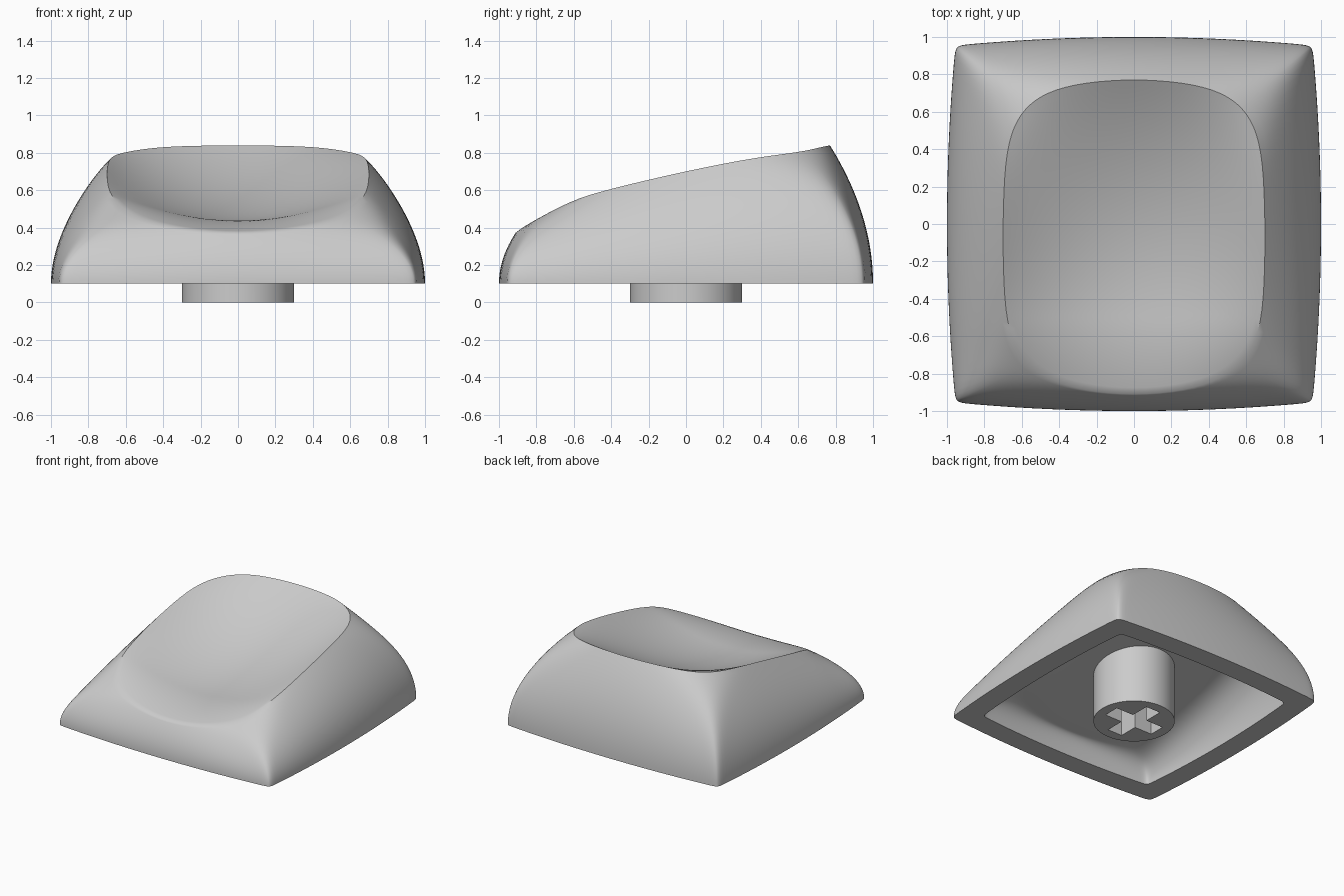
import bpy, bmesh, math

if "Cube" in bpy.data.objects:
    bpy.data.objects.remove(bpy.data.objects["Cube"], do_unlink=True)

SIDE = 32        # segments along each side of the outline
BASE_Z = 0.1     # height of the skirt above the ground
DISH = 0.195     # depth of the finger scoop
BOW_X, BOW_BACK, BOW_FRONT = 0.08, 0.15, 0.2   # bulge of the rim sides

grey = bpy.data.materials.new("plain_grey")
grey.use_nodes = True
colour = (0.6, 0.6, 0.6, 1)
grey.diffuse_color = colour
grey.node_tree.nodes["Principled BSDF"].inputs["Base Color"].default_value = colour


def finish(bm, name, angle):
    bmesh.ops.recalc_face_normals(bm, faces=bm.faces)
    mesh = bpy.data.meshes.new(name)
    bm.to_mesh(mesh)
    bm.free()
    mesh.materials.append(grey)
    obj = bpy.data.objects.new(name, mesh)
    bpy.context.collection.objects.link(obj)
    bpy.ops.object.select_all(action='DESELECT')
    bpy.context.view_layer.objects.active = obj
    obj.select_set(True)
    bpy.ops.object.shade_smooth_by_angle(angle=math.radians(angle))


def directions():
    """Points round a square, packed closer near the corners."""
    result = []
    for turn in range(4):
        for k in range(SIDE):
            u = math.sin(math.pi / 2 * (2 * k / SIDE - 1))
            x, y = 1, u
            for _ in range(turn):
                x, y = -y, x
            result.append((x, y))
    return result


DIRS = directions()


def bowed(x, y, k):
    """Distance from the centre relative to the bowed sides."""
    bow_y = 0.05 + ((BOW_BACK if y > 0 else BOW_FRONT) - 0.05) * k
    bow_x = 0.05 + (BOW_X - 0.05) * k
    return abs(x) / (1 - bow_x * y * y), abs(y) / (1 - bow_y * x * x)


def outline(k):
    """Unit outline with bowed sides: crisp corners at k=0, rounded at k=1."""
    power = 60 * 0.1 ** k
    points = []
    for dx, dy in DIRS:
        low, high = 0.5, 1.0
        for _ in range(24):
            r = (low + high) / 2
            a, b = bowed(dx * r, dy * r, k)
            low, high = (r, high) if a ** power + b ** power < 1 else (low, r)
        points.append((dx * r, dy * r))
    return points


def top_height(x, y):
    """Unit position on the top: sloping profile minus the scoop."""
    py = 0.84 * y - 0.07
    a, b = bowed(x, y, 1)
    slope = 0.7 + 0.215 * py - 0.045 * py * py - 0.56 * max(0, -0.5 - py) ** 2
    return slope - DISH * (1 - a * a) * (1 - b * b)


def ceiling_height(y):
    return 0.42 + 0.2 * y


def level(s, scale=1.0):
    """Outline placed in plan, shrinking towards the top."""
    k = s * s
    return [(scale * (1 - 0.3 * k) * x, scale * ((1 - 0.16 * k) * y - 0.07 * k))
            for x, y in outline(k)]


# Cap rings, from the cavity ceiling, over the skirt, to the scoop centre
rings = []
inner_top = level(1, 0.83)
for q in (0.25, 0.5, 0.75):
    rings.append([(x * q, y * q, ceiling_height(y * q)) for x, y in inner_top])
for i in range(14, -1, -1):
    t = i / 14
    rise = math.sin(t * math.pi / 2)
    rings.append([(x, y, BASE_Z + (ceiling_height(top_y) - BASE_Z) * rise)
                  for (x, y), (_, top_y) in zip(level(t, 0.83), inner_top)])
unit_rim = outline(1)
for i in range(25):
    s = i / 24
    rings.append([(x, y, BASE_Z + (top_height(*p) - BASE_Z) * s)
                  for (x, y), p in zip(level(s), unit_rim)])
for i in range(23, 0, -1):
    q = i / 24
    rings.append([(0.7 * x * q, 0.84 * y * q - 0.07, top_height(x * q, y * q))
                  for x, y in unit_rim])

bm = bmesh.new()
loops = [[bm.verts.new(p) for p in ring] for ring in rings]
count = len(DIRS)
for a, b in zip(loops, loops[1:]):
    for i in range(count):
        j = (i + 1) % count
        bm.faces.new((a[i], a[j], b[j], b[i]))
ceiling_centre = bm.verts.new((0, 0, ceiling_height(0)))
dish_centre = bm.verts.new((0, -0.07, top_height(0, 0)))
for loop, centre in ((loops[0], ceiling_centre), (loops[-1], dish_centre)):
    for i in range(count):
        bm.faces.new((loop[i], loop[(i + 1) % count], centre))
finish(bm, "cap_shell", 42)

# Stem with a cross-shaped socket, ending just inside the sloping ceiling
bm = bmesh.new()
arm, half = 0.22, 0.065
circle = [(0.3 * math.cos(math.tau * i / 64), 0.3 * math.sin(math.tau * i / 64))
          for i in range(64)]
cross = []
for turn in range(4):
    for x, y in ((arm, -half), (arm, half), (half, half)):
        for _ in range(turn):
            x, y = -y, x
        cross.append((x, y))

end_edges = []
for points, offset in ((circle, 0.015), (cross, -0.02)):
    bottom_loop = [bm.verts.new((x, y, 0)) for x, y in points]
    top_loop = [bm.verts.new((x, y, ceiling_height(y) + offset)) for x, y in points]
    n = len(points)
    for i in range(n):
        j = (i + 1) % n
        bm.faces.new((bottom_loop[i], bottom_loop[j], top_loop[j], top_loop[i]))
        end_edges.append(bm.edges.get((bottom_loop[i], bottom_loop[j])))
    bm.faces.new(top_loop)
bmesh.ops.triangle_fill(bm, use_beauty=True, edges=end_edges, normal=(0, 0, -1))
finish(bm, "stem", 30)
